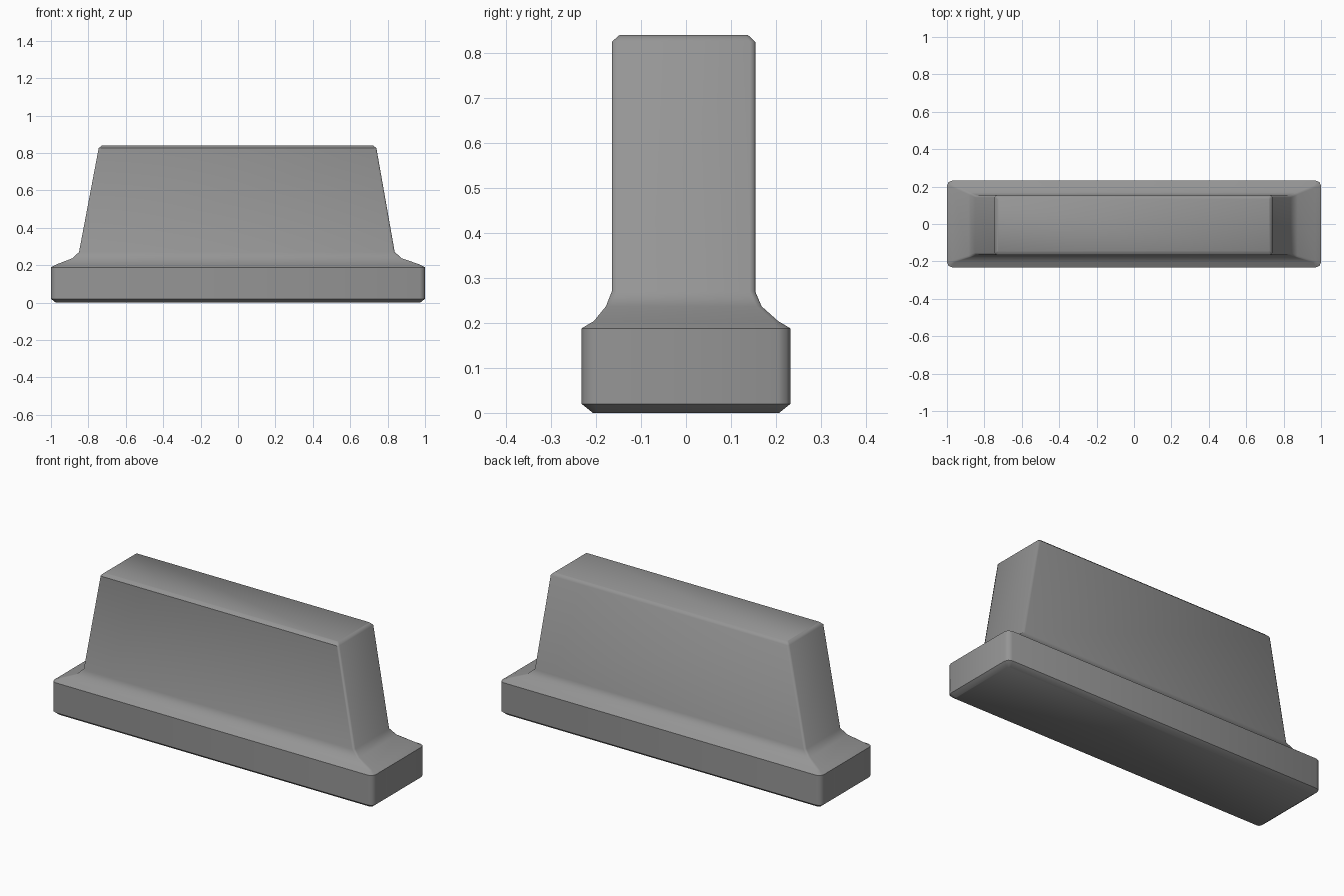
import bpy, bmesh, math

if "Cube" in bpy.data.objects:
    bpy.data.objects.remove(bpy.data.objects["Cube"])

grey = bpy.data.materials.new("mid grey")
grey.diffuse_color = (0.3, 0.3, 0.3, 1)
grey.use_nodes = True
grey.node_tree.nodes["Principled BSDF"].inputs["Base Color"].default_value = grey.diffuse_color


def ring(bm, x0, x1, y0, y1, z, r, steps):
    """Rectangle with rounded (or chamfered) corners at height z."""
    verts = []
    corners = ((x1 - r, y1 - r), (x0 + r, y1 - r), (x0 + r, y0 + r), (x1 - r, y0 + r))
    for i, (cx, cy) in enumerate(corners):
        for s in range(steps + 1):
            a = math.pi / 2 * (i + s / steps)
            verts.append(bm.verts.new((cx + r * math.cos(a), cy + r * math.sin(a), z)))
    return verts


def loft(name, levels, steps, angle):
    bm = bmesh.new()
    rings = [ring(bm, *lv, steps) for lv in levels]
    n = len(rings[0])
    for a, b in zip(rings, rings[1:]):
        for i in range(n):
            j = (i + 1) % n
            bm.faces.new((a[i], a[j], b[j], b[i]))
    bm.faces.new(rings[0][::-1])
    bm.faces.new(rings[-1])
    me = bpy.data.meshes.new(name)
    bm.to_mesh(me)
    bm.free()
    me.materials.append(grey)
    ob = bpy.data.objects.new(name, me)
    bpy.context.collection.objects.link(ob)
    bpy.ops.object.select_all(action='DESELECT')
    ob.select_set(True)
    bpy.context.view_layer.objects.active = ob
    bpy.ops.object.shade_smooth_by_angle(angle=math.radians(angle))


# Whole block: plinth, flared shoulder and tapering upper wall, bottom to top
loft("tapered_block", [
    (-0.975, 0.975, -0.207, 0.207, 0.0, 0.012),
    (-1.0, 1.0, -0.232, 0.232, 0.02, 0.028),
    (-1.0, 1.0, -0.232, 0.232, 0.188, 0.028),
    (-0.97, 0.97, -0.205, 0.205, 0.204, 0.010),
    (-0.885, 0.875, -0.178, 0.168, 0.237, 0.010),
    (-0.85, 0.838, -0.165, 0.154, 0.27, 0.012),
    (-0.745, 0.74, -0.165, 0.154, 0.825, 0.012),
    (-0.728, 0.723, -0.148, 0.138, 0.84, 0.006),
], 2, 48)
